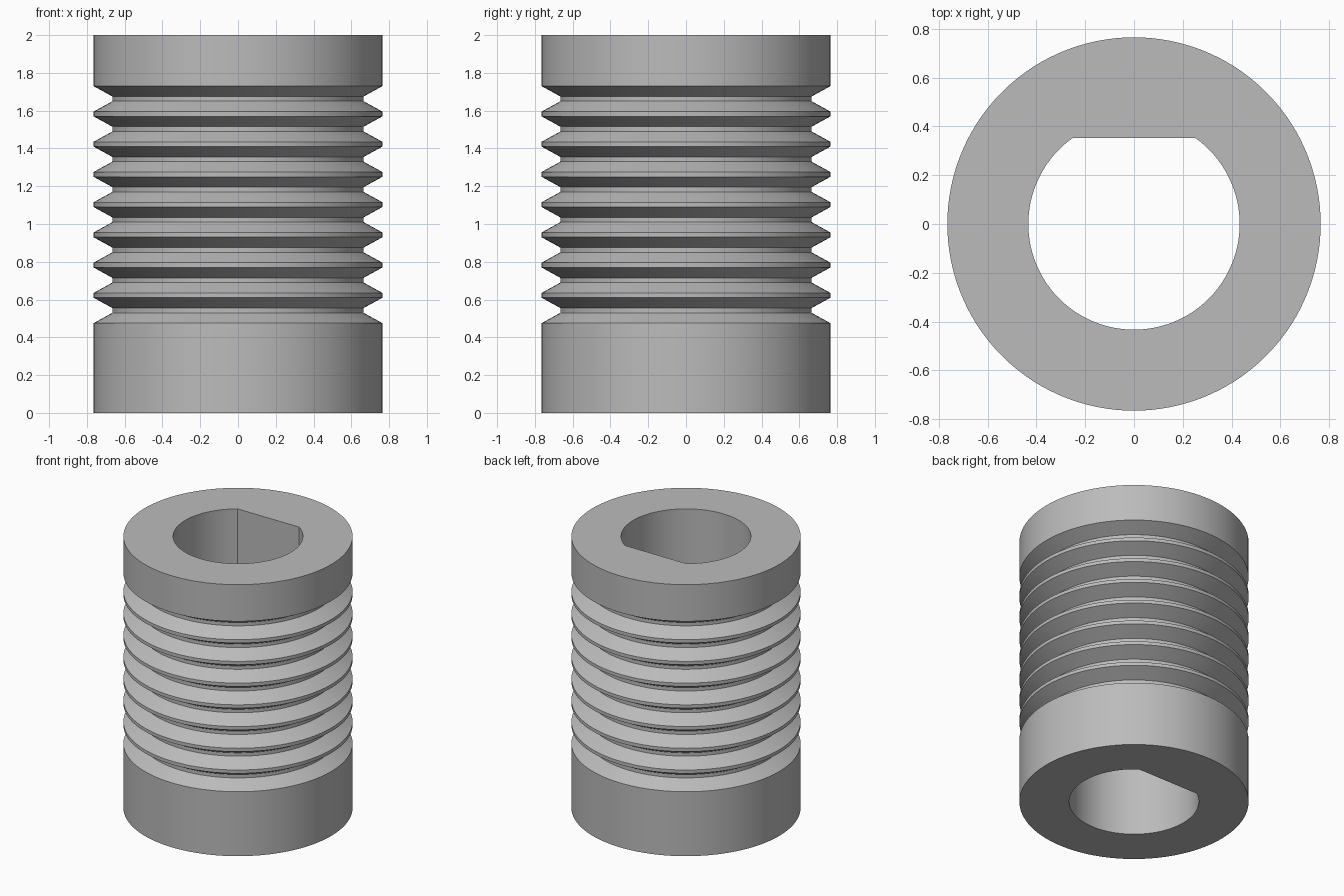
import bpy, bmesh, math

cube = bpy.data.objects.get("Cube")
if cube:
    bpy.data.objects.remove(cube)

SEG = 132                      # sides around the axis
OUTER, ROOT, BORE = 0.765, 0.665, 0.433
HEIGHT, PITCH, GROOVES = 2.0, 0.16, 8
FIRST = 0.475                  # bottom edge of the lowest groove
CORNER = 20                    # segment where the bore flat begins
FLAT = BORE * math.sin(2 * math.pi * CORNER / SEG)


def circle_radius(r):
    return lambda a: r


def bore_radius(a):
    """Round bore cut off by a flat on the back side."""
    s = math.sin(a)
    return min(BORE, FLAT / s) if s > 0 else BORE


# Closed profile: up the grooved outside, then down the bore
outer, root = circle_radius(OUTER), circle_radius(ROOT)
profile = [(outer, 0)]
for i in range(GROOVES):
    z = FIRST + i * PITCH
    profile += [(outer, z), (root, z + 0.055), (root, z + 0.08), (outer, z + 0.135)]
profile += [(outer, HEIGHT), (bore_radius, HEIGHT), (bore_radius, 0)]

# Loft the profile around the axis
bm = bmesh.new()
rings = []
for radius, z in profile:
    ring = []
    for k in range(SEG):
        a = 2 * math.pi * k / SEG
        r = radius(a)
        ring.append(bm.verts.new((r * math.cos(a), r * math.sin(a), z)))
    rings.append(ring)
for j, low in enumerate(rings):
    high = rings[(j + 1) % len(rings)]
    for k in range(SEG):
        n = (k + 1) % SEG
        bm.faces.new((low[k], low[n], high[n], high[k]))
bmesh.ops.recalc_face_normals(bm, faces=bm.faces)

mesh = bpy.data.meshes.new("grooved_sleeve")
bm.to_mesh(mesh)
bm.free()
sleeve = bpy.data.objects.new("grooved_sleeve", mesh)
bpy.context.collection.objects.link(sleeve)

# Plain grey material
grey = bpy.data.materials.new("plain_grey")
grey.use_nodes = True
colour = (0.5, 0.5, 0.5, 1)
grey.diffuse_color = colour
grey.node_tree.nodes["Principled BSDF"].inputs["Base Color"].default_value = colour
mesh.materials.append(grey)

# Smooth walls, sharp groove and rim edges
bpy.ops.object.select_all(action="DESELECT")
sleeve.select_set(True)
bpy.context.view_layer.objects.active = sleeve
bpy.ops.object.shade_smooth_by_angle(angle=math.radians(20))
